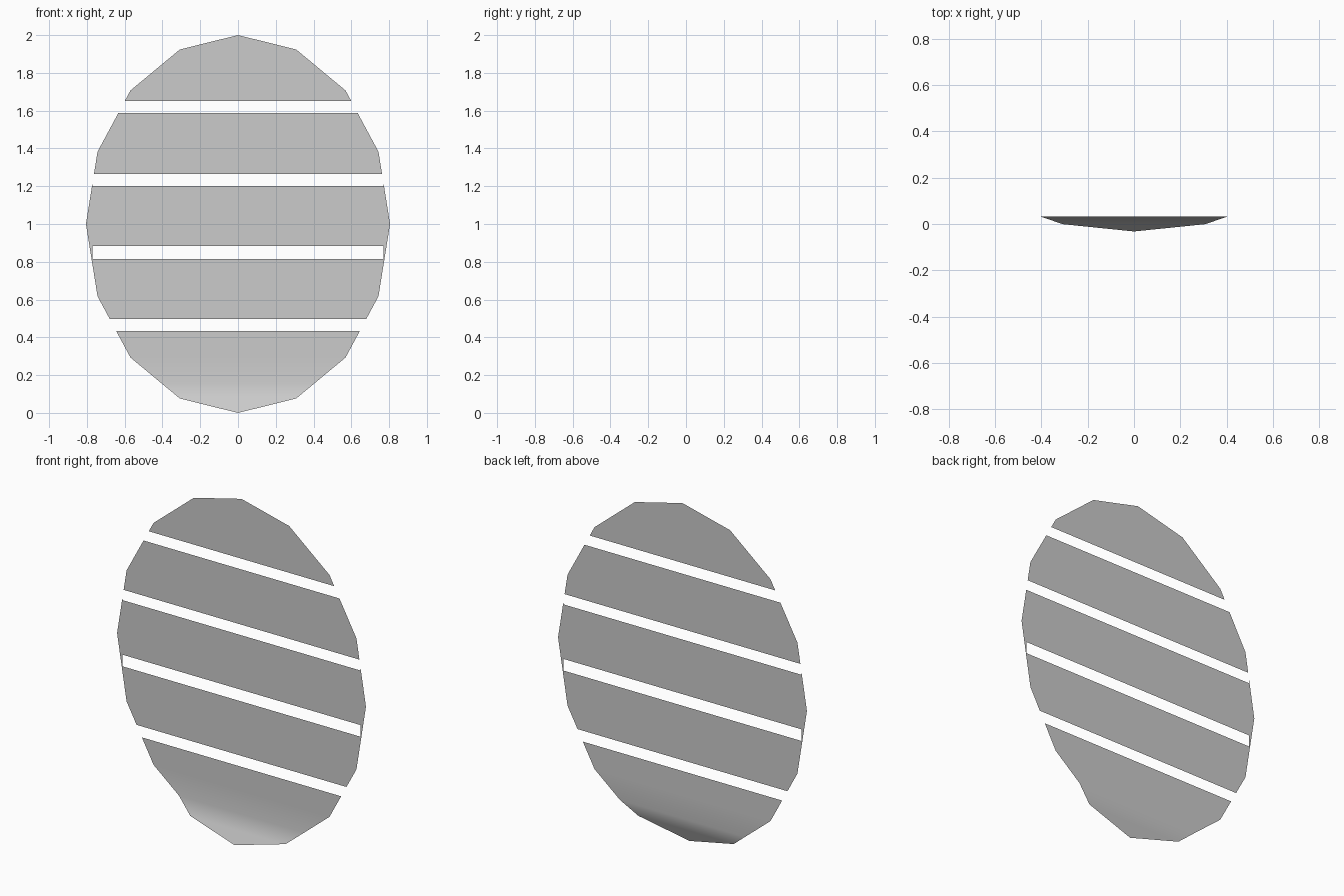
import bpy, bmesh, math

if "Cube" in bpy.data.objects:
    bpy.data.objects.remove(bpy.data.objects["Cube"])

SIDES, HALF_W = 16, 0.805
FLAT_Y, FOLD_Z, SLOPE = 0.0325, 0.156, 0.415
SLOT_W = 0.77
SLOTS = [(0.433, 0.497), (0.815, 0.883), (1.202, 1.264), (1.587, 1.65)]

bm = bmesh.new()


def cut(faces, co, no):
    # Split only the given faces along a plane
    geom = set(faces)
    for f in faces:
        geom.update(f.edges)
        geom.update(f.verts)
    bmesh.ops.bisect_plane(bm, geom=list(geom), dist=1e-6, plane_co=co, plane_no=no)


def in_slot(f, lo, hi):
    return lo < f.calc_center_median().z < hi


# Oval sheet with 16 sides, facing the front
bm.faces.new([bm.verts.new((HALF_W * math.sin(a), FLAT_Y, 1 + math.cos(a)))
              for a in (-2 * math.pi * i / SIDES for i in range(SIDES))])

# Row cuts for the slots and the curled lower lip
lip_rows = [1 - math.cos(math.pi / 8), FOLD_Z, 1 - math.cos(math.pi / 4)]
for z in lip_rows + [z for slot in SLOTS for z in slot]:
    cut(bm.faces[:], (0, 0, z), (0, 0, 1))

# Open the slots, leaving the thin slivers at the rim
for lo, hi in SLOTS:
    for x in (-SLOT_W, SLOT_W):
        cut([f for f in bm.faces if in_slot(f, lo, hi)], (x, 0, 0), (1, 0, 0))
    gone = [f for f in bm.faces if in_slot(f, lo, hi)
            and abs(f.calc_center_median().x) < SLOT_W - 0.01]
    bmesh.ops.delete(bm, geom=gone, context='FACES')

# Bend the lower lip towards the front
for v in bm.verts:
    v.co.y -= max(0, FOLD_Z - v.co.z) * SLOPE

# Faces point to the front
bm.normal_update()
bmesh.ops.reverse_faces(bm, faces=[f for f in bm.faces if f.normal.y > 0])
for f in bm.faces:
    f.smooth = True

mesh = bpy.data.meshes.new("slotted_oval_panel")
bm.to_mesh(mesh)
bm.free()
panel = bpy.data.objects.new("slotted_oval_panel", mesh)
bpy.context.collection.objects.link(panel)
